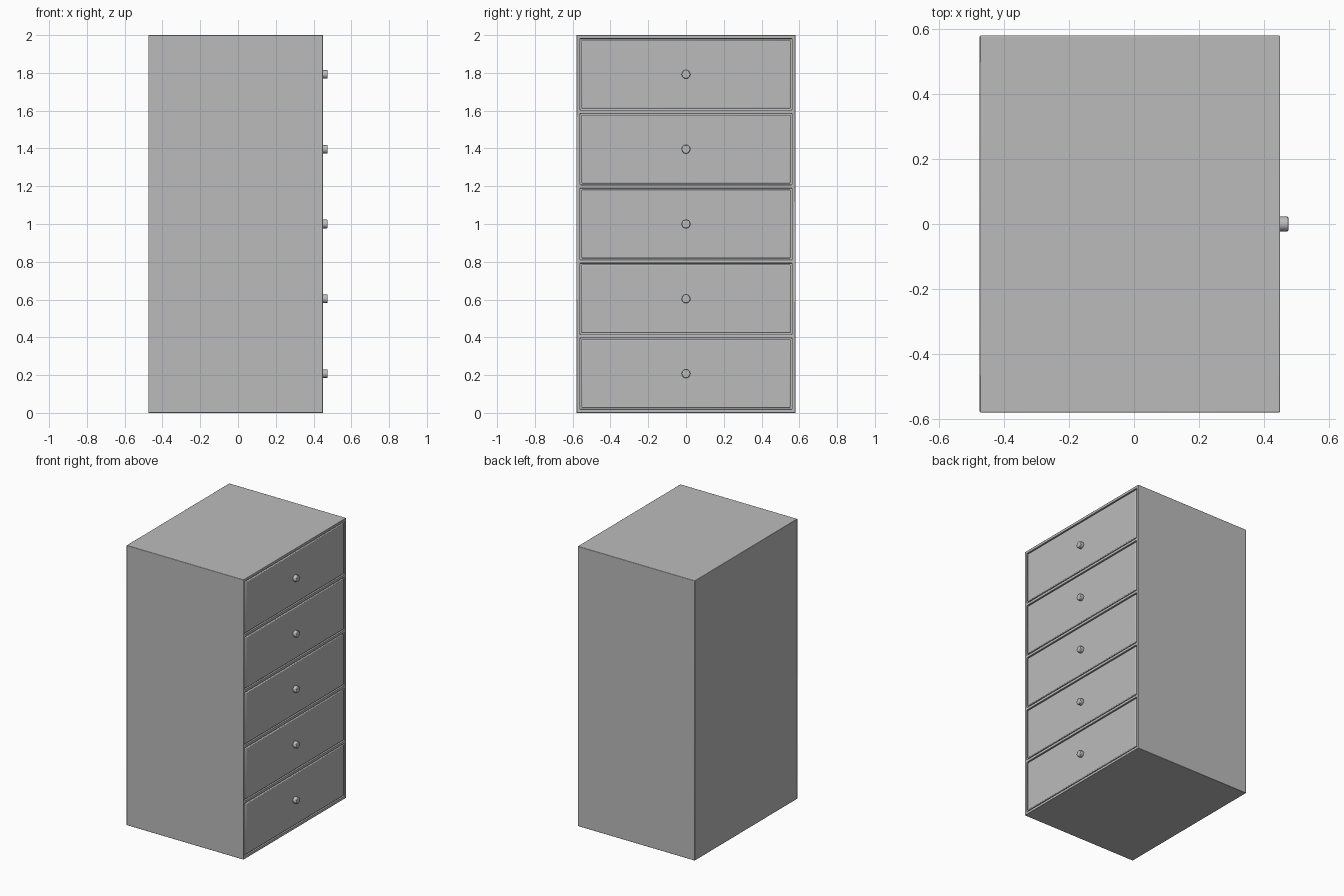
import bpy
import math

if "Cube" in bpy.data.objects:
    bpy.data.objects.remove(bpy.data.objects["Cube"], do_unlink=True)

# One plain grey for everything
grey = bpy.data.materials.new("plain grey")
grey.use_nodes = True
grey.diffuse_color = (0.5, 0.5, 0.5, 1)
grey.node_tree.nodes["Principled BSDF"].inputs["Base Color"].default_value = grey.diffuse_color

FRONT, BACK, HALF, TOP = 0.45, -0.475, 0.58, 2.0
WALL, GAP, DEPTH, COUNT = 0.019, 0.007, 0.06, 5
PITCH = (TOP - WALL) / COUNT


def finish(obj, width, segments=2):
    bevel = obj.modifiers.new("Soft edges", 'BEVEL')
    bevel.width = width
    bevel.segments = segments
    bevel.limit_method = 'ANGLE'
    obj.data.materials.append(grey)
    bpy.ops.object.select_all(action='DESELECT')
    obj.select_set(True)
    bpy.context.view_layer.objects.active = obj
    bpy.ops.object.shade_smooth_by_angle(angle=math.radians(40))


def box(name, low, high):
    center = [(a + b) / 2 for a, b in zip(low, high)]
    bpy.ops.mesh.primitive_cube_add(size=1, location=center)
    obj = bpy.context.object
    obj.name = name
    obj.scale = [b - a for a, b in zip(low, high)]
    bpy.ops.object.transform_apply(location=False, rotation=False, scale=True)
    return obj


# Carcass, open at the front with one bay per drawer
cabinet = box("cabinet_body", (BACK, -HALF, 0), (FRONT, HALF, TOP))

for i in range(COUNT):
    low, high = WALL + i * PITCH, (i + 1) * PITCH
    side = HALF - WALL

    # Hidden cutter for the drawer bay
    cutter = box(f"bay_cutter_{i + 1}", (FRONT - DEPTH, -side, low), (FRONT + DEPTH, side, high))
    cutter.hide_render = True
    cutter.hide_viewport = True
    cut = cabinet.modifiers.new("Drawer bay", 'BOOLEAN')
    cut.operation = 'DIFFERENCE'
    cut.solver = 'EXACT'
    cut.object = cutter

    # Drawer front, flush with the carcass
    drawer = box(f"drawer_{i + 1}", (FRONT - DEPTH, GAP - side, low + GAP),
                 (FRONT, side - GAP, high - GAP))
    finish(drawer, 0.005)

    # Round knob
    bpy.ops.mesh.primitive_cylinder_add(
        vertices=16, radius=0.023, depth=0.035,
        location=(FRONT + 0.0075, 0, (low + high) / 2), rotation=(0, math.pi / 2, 0))
    knob = bpy.context.object
    knob.name = f"drawer_knob_{i + 1}"
    finish(knob, 0.004)

finish(cabinet, 0.003)
